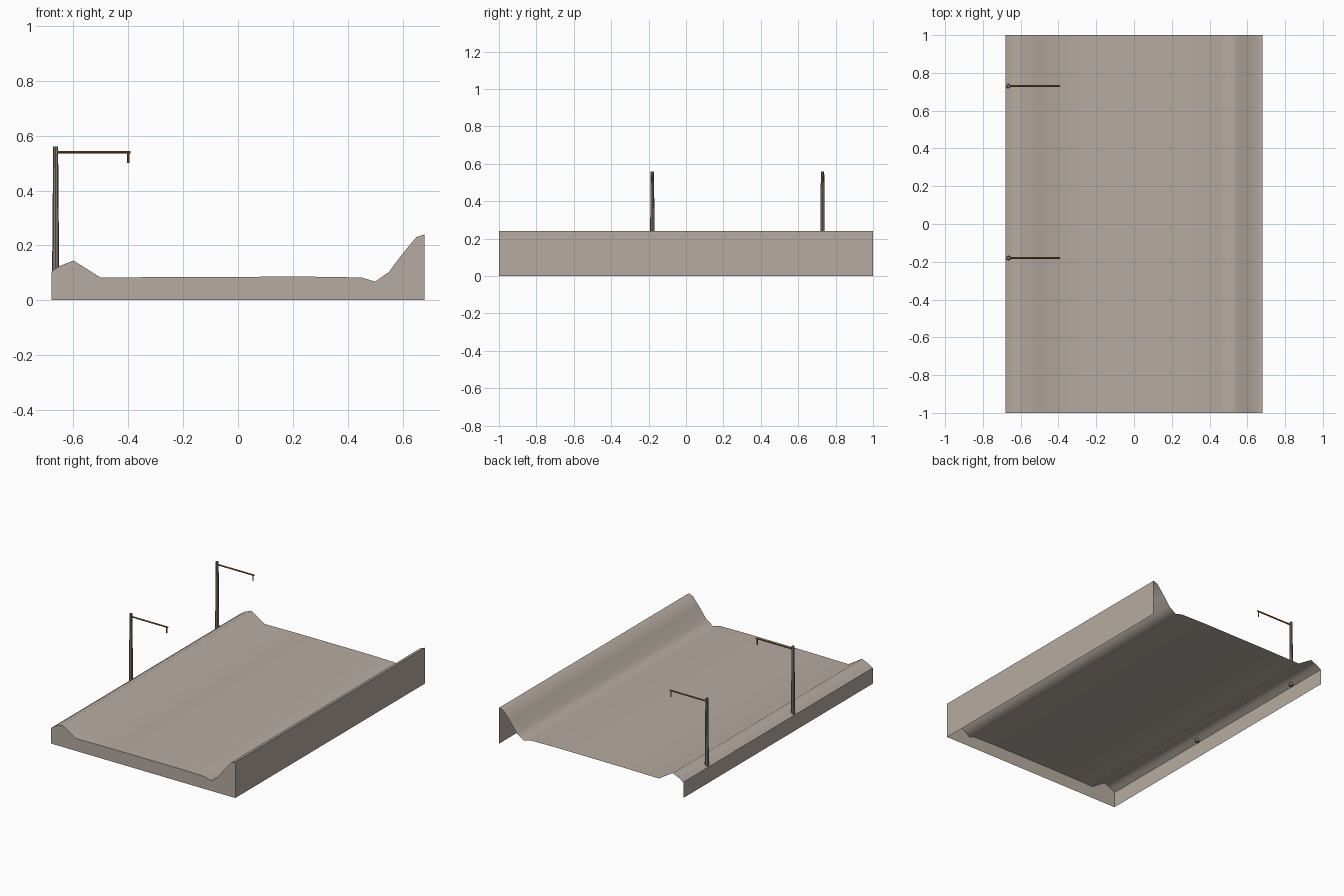
import bpy, bmesh, math

cube = bpy.data.objects.get("Cube")
if cube:
    bpy.data.objects.remove(cube, do_unlink=True)


def make_material(name, rgb):
    mat = bpy.data.materials.new(name)
    mat.use_nodes = True
    color = (*rgb, 1.0)
    mat.diffuse_color = color
    mat.node_tree.nodes["Principled BSDF"].inputs["Base Color"].default_value = color
    return mat


earth = make_material("pale earth", (0.47, 0.41, 0.36))
grey = make_material("weathered grey", (0.24, 0.22, 0.20))
rust = make_material("rusty brown", (0.30, 0.13, 0.04))


def build_ground():
    # Road cross-section with a low bank, flat bed, ditch and tall bank
    profile = [(-0.68, 0.105), (-0.65, 0.125), (-0.6, 0.145), (-0.5, 0.082),
               (-0.26, 0.085), (0.26, 0.086), (0.45, 0.083), (0.5, 0.068),
               (0.55, 0.103), (0.6, 0.17), (0.65, 0.23), (0.68, 0.24)]
    bm = bmesh.new()
    front = [bm.verts.new((x, -1, z)) for x, z in profile]
    back = [bm.verts.new((x, 1, z)) for x, z in profile]
    for i in range(len(profile) - 1):
        bm.faces.new((front[i], front[i + 1], back[i + 1], back[i])).smooth = True
    # Side skirts and front skirt; underside and back stay open
    fl, fr, bl, br = [bm.verts.new((x, y, 0)) for y in (-1, 1) for x in (-0.68, 0.68)]
    bm.faces.new((bl, fl, front[0], back[0]))
    bm.faces.new((fr, br, back[-1], front[-1]))
    bm.faces.new([fl, fr] + front[::-1])
    mesh = bpy.data.meshes.new("ground")
    bm.to_mesh(mesh)
    bm.free()
    mesh.materials.append(earth)
    bpy.context.collection.objects.link(bpy.data.objects.new("ground", mesh))


def rod(name, center, length, r1, r2, mat, along_x=False):
    tilt = math.pi / 2 if along_x else 0
    bpy.ops.mesh.primitive_cone_add(vertices=8, radius1=r1, radius2=r2, depth=length,
                                    location=center, rotation=(0, tilt, 0))
    obj = bpy.context.object
    obj.name = name
    obj.data.materials.append(mat)


build_ground()

# Two lamp posts on the low bank, arms reaching over the road
for label, y in (("front", -0.18), ("back", 0.73)):
    rod(label + "_post", (-0.665, y, 0.33), 0.46, 0.013, 0.009, grey)
    rod(label + "_arm", (-0.527, y, 0.54), 0.27, 0.005, 0.005, rust, along_x=True)
    rod(label + "_hanger", (-0.4, y, 0.52), 0.04, 0.004, 0.004, rust)
